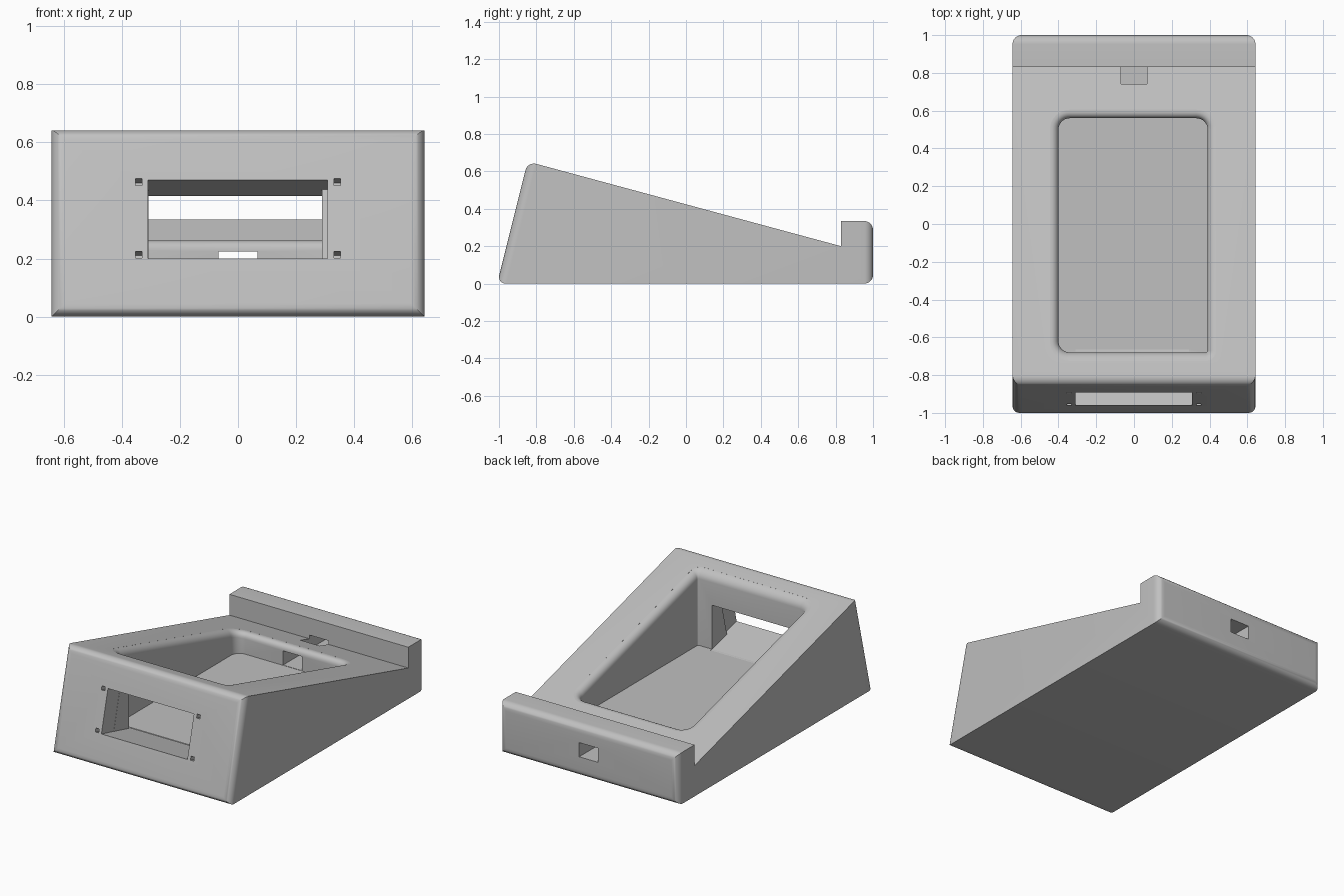
import bpy, bmesh, math
from mathutils import Vector

cube = bpy.data.objects.get("Cube")
if cube:
    bpy.data.objects.remove(cube, do_unlink=True)

grey = bpy.data.materials.new("plain grey")
grey.use_nodes = True
colour = (0.53, 0.53, 0.53, 1)
grey.diffuse_color = colour
grey.node_tree.nodes["Principled BSDF"].inputs["Base Color"].default_value = colour

HALF_W = 0.643
FRONT_Y, LEAN = -1.01, 0.25           # front face: y = FRONT_Y + LEAN * z
INWARD = Vector((0, 1, -LEAN)).normalized()


def slope_z(y):
    return 0.64 - 0.27 * (y + 0.8)


def loft(loops):
    """Closed solid through a list of matching point loops."""
    bm = bmesh.new()
    rings = [[bm.verts.new(p) for p in loop] for loop in loops]
    n = len(rings[0])
    for a, b in zip(rings, rings[1:]):
        for i in range(n):
            j = (i + 1) % n
            bm.faces.new((a[i], a[j], b[j], b[i]))
    bm.faces.new(rings[0][::-1])
    bm.faces.new(rings[-1])
    bmesh.ops.recalc_face_normals(bm, faces=bm.faces[:])
    return bm


def make_object(name, bm):
    mesh = bpy.data.meshes.new(name)
    bm.to_mesh(mesh)
    bm.free()
    mesh.materials.append(grey)
    ob = bpy.data.objects.new(name, mesh)
    bpy.context.collection.objects.link(ob)
    return ob


def front_cut(x0, x1, z0, z1, depth):
    """Box cutter square to the leaning front face."""
    face = [Vector((x, FRONT_Y + LEAN * z, z))
            for x, z in ((x0, z0), (x1, z0), (x1, z1), (x0, z1))]
    return loft([[p + INWARD * d for p in face] for d in (-0.05, depth)])


def cavity_loop(grow, height):
    """Rounded rectangle, grown outwards, with z given by height(y)."""
    corners = ((0.39, 0.56, 0.06), (-0.4, 0.56, 0.06),
               (-0.4, -0.68, 0.06), (0.39, -0.68, 0.01))
    loop = []
    for k, (cx, cy, r) in enumerate(corners):
        ox, oy = cx - math.copysign(r, cx), cy - math.copysign(r, cy)
        for s in range(9):
            a = math.pi / 2 * (k + s / 8)
            y = oy + (r + grow) * math.sin(a)
            loop.append((ox + (r + grow) * math.cos(a), y, height(y)))
    return loop


# Wedge body with a raised rear lip; front and rear faces have rounded rims
profile = [(FRONT_Y, 0), (-0.847, 0.653), (0.83, 0.2),
           (0.83, 0.335), (1, 0.335), (1, 0)]
bm = loft([[(x, y, z) for y, z in profile] for x in (-HALF_W, HALF_W)])
ends = [f for f in bm.faces
        if abs(f.normal.y) > 0.9 and abs(f.calc_center_median().y) > 0.9]
rims = list({e for f in ends for e in f.edges})
bmesh.ops.bevel(bm, geom=rims, offset=0.048, offset_type='OFFSET',
                segments=8, profile=0.5, affect='EDGES')
body = make_object("wedge_stand", bm)

# Main well with a rounded upper rim
R = 0.045
layers = [cavity_loop(0, lambda y: 0.13)]
for s in range(7):
    a = math.pi / 2 * s / 6
    layers.append(cavity_loop(R * (1 - math.cos(a)),
                              lambda y, a=a: slope_z(y) - R * (1 - math.sin(a))))
layers.append(cavity_loop(R, lambda y: slope_z(y) + 0.2))
cutters = [make_object("well_cutter", loft(layers))]

# Front window: a shallow outer recess and a slightly narrower passage
cutters.append(make_object("window_cutter", front_cut(-0.31, 0.308, 0.2, 0.47, 0.13)))
cutters.append(make_object("passage_cutter", front_cut(-0.309, 0.29, 0.2, 0.469, 0.305)))

# Four small screw holes around the window
for x in (-0.342, 0.342):
    for z in (0.213, 0.463):
        cutters.append(make_object(
            "screw_cutter", front_cut(x - 0.012, x + 0.012, z - 0.012, z + 0.012, 0.06)))

# Cable channel through the rear, breaking the slope just before the lip
cutters.append(make_object("cable_cutter", loft(
    [[(x, y, z) for x, z in ((-0.068, 0.132), (0.068, 0.132),
                             (0.068, 0.224), (-0.068, 0.224))]
     for y in (0.4, 1.1)])))

bpy.ops.object.select_all(action='DESELECT')
bpy.context.view_layer.objects.active = body
body.select_set(True)
for cutter in cutters:
    mod = body.modifiers.new("cut", 'BOOLEAN')
    mod.operation = 'DIFFERENCE'
    mod.solver = 'EXACT'
    mod.object = cutter
    bpy.ops.object.modifier_apply(modifier=mod.name)
    bpy.data.objects.remove(cutter, do_unlink=True)

bpy.ops.object.shade_smooth_by_angle(angle=math.radians(30))
